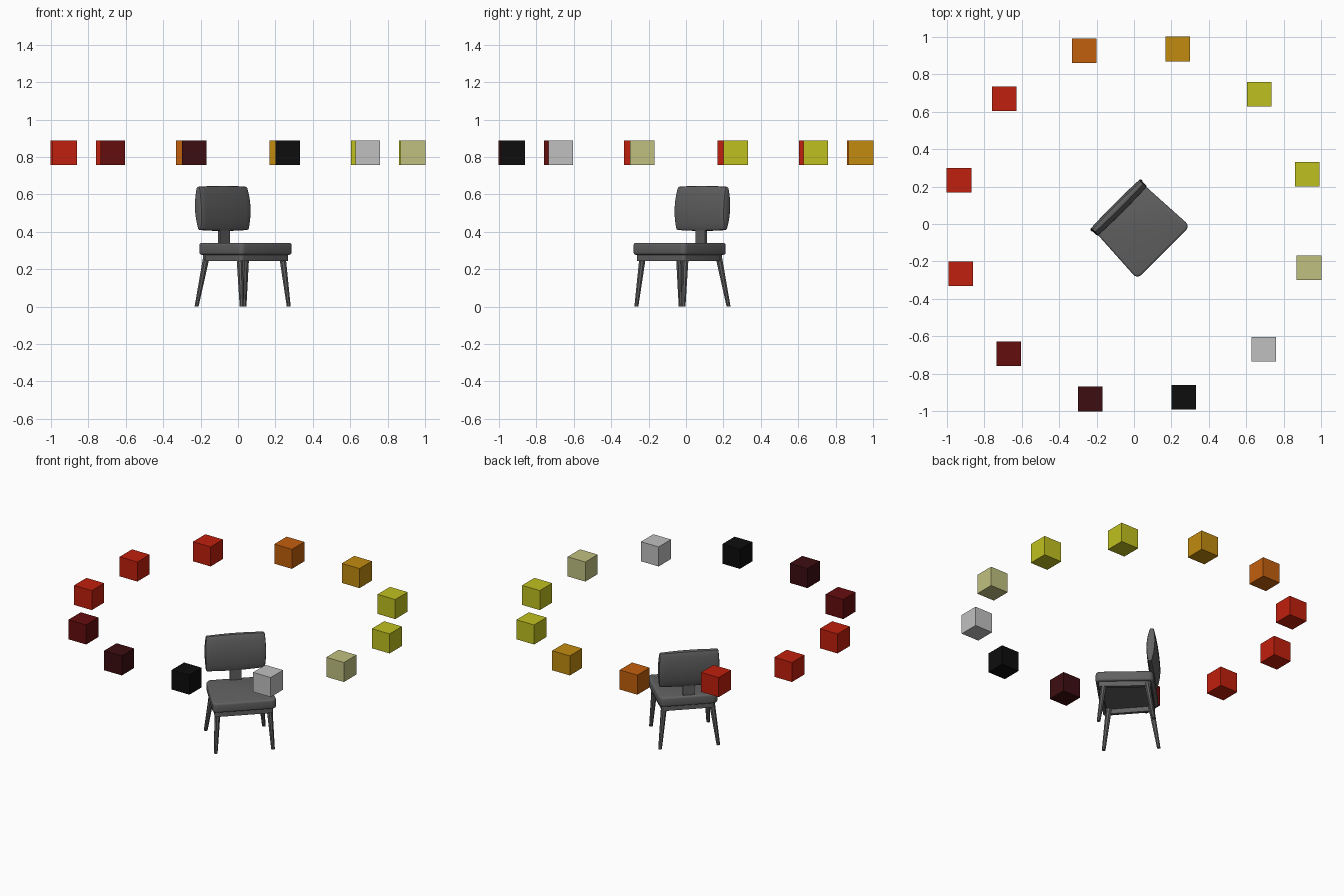
import bpy, bmesh, math
from mathutils import Matrix, Vector

old = bpy.data.objects.get("Cube")
if old:
    bpy.data.objects.remove(old, do_unlink=True)


def material(name, r, g, b):
    m = bpy.data.materials.new(name)
    m.use_nodes = True
    m.diffuse_color = (r, g, b, 1)
    m.node_tree.nodes["Principled BSDF"].inputs["Base Color"].default_value = (r, g, b, 1)
    return m


charcoal = material("charcoal", .12, .12, .12)
yellow = material("yellow", .53, .53, .015)
pale = material("pale yellow", .53, .53, .22)
silver = material("silver", .53, .53, .53)
black = material("black", .004, .004, .004)
maroon = material("dark maroon", .046, .004, .005)
crimson = material("deep red", .13, .004, .004)
red = material("bright red", .53, .014, .004)
orange = material("orange", .54, .115, .004)
amber = material("amber", .54, .26, .005)

# The chair is modelled facing -y, then turned on its vertical axis
TURN = Matrix.Translation((.004, .002, 0)) @ Matrix.Rotation(math.radians(45), 4, 'Z')


def finish(bm, name, mat, matrix=TURN, smooth=True):
    bmesh.ops.recalc_face_normals(bm, faces=bm.faces)
    mesh = bpy.data.meshes.new(name)
    bm.to_mesh(mesh)
    bm.free()
    mesh.materials.append(mat)
    obj = bpy.data.objects.new(name, mesh)
    bpy.context.collection.objects.link(obj)
    obj.matrix_world = matrix
    if smooth:
        bpy.ops.object.select_all(action='DESELECT')
        obj.select_set(True)
        bpy.context.view_layer.objects.active = obj
        bpy.ops.object.shade_smooth_by_angle(angle=math.radians(35))
    return obj


def box(size, center):
    bm = bmesh.new()
    bmesh.ops.create_cube(bm, size=1)
    for v in bm.verts:
        v.co = Vector(a * b for a, b in zip(v.co, size)) + Vector(center)
    return bm


def slab(inset, z0, z1, corner):
    """Seat outline, wider at the front, with rounded upright corners."""
    bm = bmesh.new()
    front, back = .2 - inset, .18 - inset
    pts = [(-front, -.219 + inset), (front, -.219 + inset),
           (back, .136 - inset), (-back, .136 - inset)]
    base = bm.faces.new([bm.verts.new((x, y, z0)) for x, y in pts])
    up = bmesh.ops.extrude_face_region(bm, geom=[base])["geom"]
    for v in up:
        if isinstance(v, bmesh.types.BMVert):
            v.co.z = z1
    upright = [e for e in bm.edges if abs(e.verts[0].co.z - e.verts[1].co.z) > .01]
    bmesh.ops.bevel(bm, geom=upright, offset=corner, segments=5, profile=.5, affect='EDGES')
    bmesh.ops.recalc_face_normals(bm, faces=bm.faces)
    return bm


# Padded seat with softened rims
bm = slab(0, .277, .341, .032)
rims = [e for e in bm.edges if abs(e.verts[0].co.z - e.verts[1].co.z) < .001]
bmesh.ops.bevel(bm, geom=rims, offset=.012, segments=3, profile=.5, affect='EDGES')
finish(bm, "seat", charcoal)

# Apron, hollow from below
bm = slab(.017, .244, .282, .02)
bottom = min(bm.faces, key=lambda f: f.calc_center_median().z)
bmesh.ops.inset_region(bm, faces=[bottom], thickness=.02)
for v in bmesh.ops.extrude_face_region(bm, geom=[bottom])["geom"]:
    if isinstance(v, bmesh.types.BMVert):
        v.co.z = .276
bmesh.ops.delete(bm, geom=[bottom], context='FACES')
finish(bm, "apron", charcoal)

# Backrest: a cushion thickest at half height, slightly bowed edges
bm = box((.376, .056, .236), (0, 0, 0))
bmesh.ops.subdivide_edges(bm, edges=[e for e in bm.edges
                          if abs(e.verts[0].co.y - e.verts[1].co.y) < .01],
                          cuts=9, use_grid_fill=True)
for v in bm.verts:
    u, w = v.co.x / .188, v.co.z / .118
    v.co.y *= 1.1 - .55 * w * w - .15 * u * u
    v.co.x *= 1 - .03 * w * w
    v.co.z *= 1.02 - .04 * u * u
rim = [e for e in bm.edges if e.calc_face_angle(0) > math.radians(55)]
bmesh.ops.bevel(bm, geom=rim, offset=.008, segments=2, profile=.5, affect='EDGES')
finish(bm, "backrest", charcoal,
       TURN @ Matrix.Translation((0, .121, .525)) @ Matrix.Rotation(math.radians(-3), 4, 'X'))

# Flat post joining seat and backrest
finish(box((.072, .016, .2), (0, .112, .35)), "back_post", charcoal, smooth=False)


def leg(name, top, foot):
    """Tapered, splayed leg with a level foot."""
    bm = bmesh.new()
    rings = []
    for (x, y, z), r in ((foot, .0115), (top, .019)):
        rings.append([bm.verts.new((x + r * math.cos(a), y + r * math.sin(a), z))
                      for a in (math.tau * (i + .5) / 8 for i in range(8))])
    for i in range(8):
        j = (i + 1) % 8
        bm.faces.new((rings[0][i], rings[0][j], rings[1][j], rings[1][i]))
    for r in rings:
        bm.faces.new(r)
    finish(bm, name, charcoal, smooth=False)


for side, s in (("left", 1), ("right", -1)):
    leg("front_leg_" + side, (s * .161, -.168, .275), (s * .178, -.2, 0))
    leg("back_leg_" + side, (s * .148, .094, .275), (s * .181, .138, 0))

# Ring of floating colour cubes
ring = [yellow, yellow, amber, orange, red, red, red, crimson, maroon, black, silver, pale]
for i, mat in enumerate(ring):
    a = math.radians(16 + 30 * i)
    spot = (.964 * math.cos(a), .964 * math.sin(a), .822)
    finish(box((.132, .132, .132), spot), "colour_cube_%d" % (i + 1), mat,
           Matrix.Identity(4), smooth=False)
